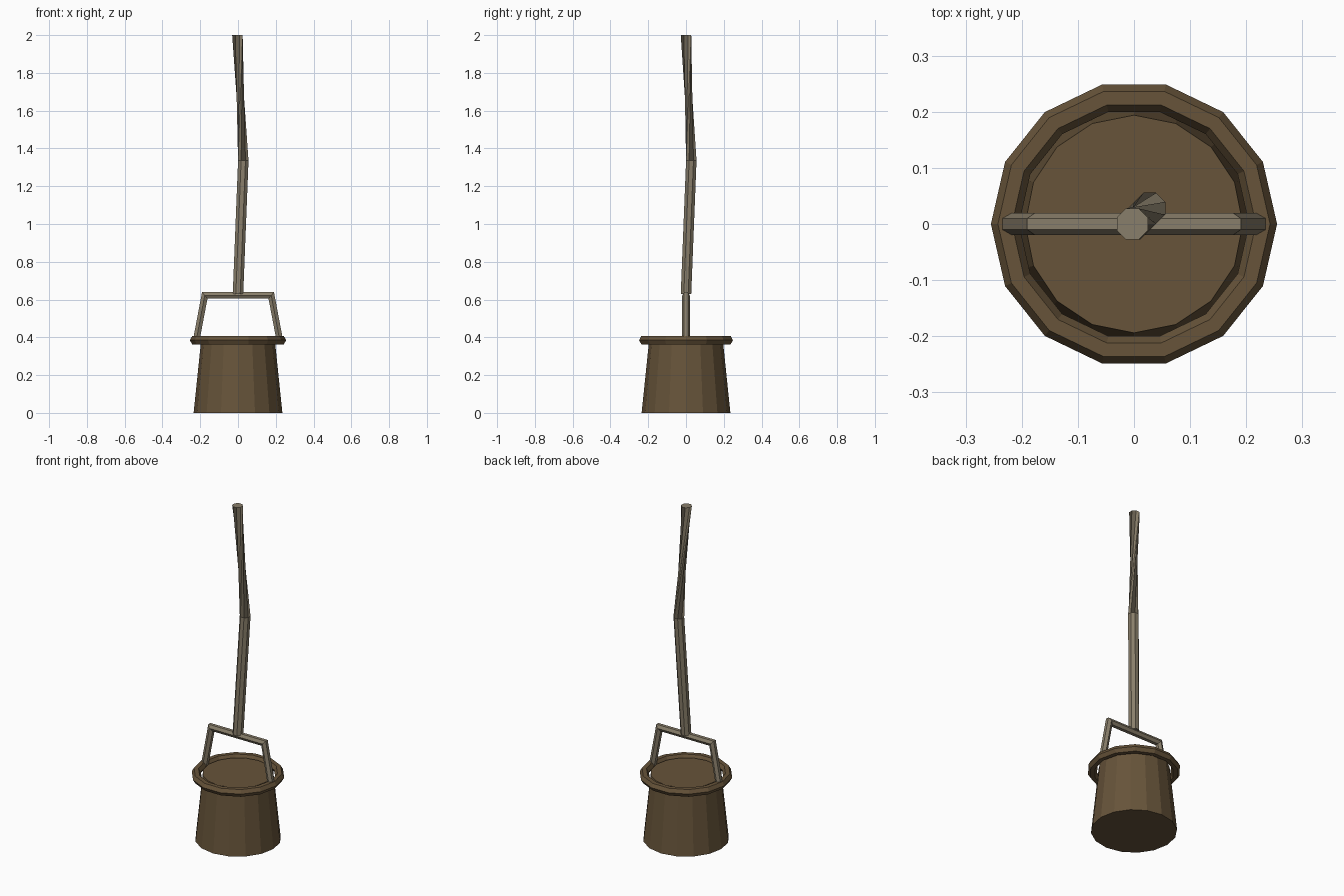
import bpy
import bmesh
from math import sin, cos, pi, radians
from mathutils import Vector

cube = bpy.data.objects.get("Cube")
if cube:
    bpy.data.objects.remove(cube, do_unlink=True)


def make_material(name, rgb):
    mat = bpy.data.materials.new(name)
    mat.use_nodes = True
    mat.diffuse_color = (*rgb, 1)
    mat.node_tree.nodes["Principled BSDF"].inputs["Base Color"].default_value = (*rgb, 1)
    return mat


brown = make_material("dark brown wood", (0.135, 0.088, 0.042))
grey = make_material("grey brown wood", (0.25, 0.21, 0.145))


def ring(centre, u, v, sides, radius, turn=0):
    """Points of a regular polygon in the plane of u and v."""
    angles = [turn + 2 * pi * i / sides for i in range(sides)]
    return [Vector(centre) + radius * (cos(a) * Vector(u) + sin(a) * Vector(v)) for a in angles]


def loft(name, rings, mat, closed=False):
    """Skin a row of matching rings; cap the ends unless the row closes."""
    bm = bmesh.new()
    loops = [[bm.verts.new(p) for p in r] for r in rings]
    pairs = list(zip(loops, loops[1:]))
    if closed:
        pairs.append((loops[-1], loops[0]))
    else:
        bm.faces.new(loops[0][::-1])
        bm.faces.new(loops[-1])
    for a, b in pairs:
        for i in range(len(a)):
            j = (i + 1) % len(a)
            bm.faces.new((a[i], a[j], b[j], b[i]))
    bmesh.ops.recalc_face_normals(bm, faces=bm.faces)
    mesh = bpy.data.meshes.new(name)
    bm.to_mesh(mesh)
    bm.free()
    mesh.materials.append(mat)
    obj = bpy.data.objects.new(name, mesh)
    bpy.context.collection.objects.link(obj)
    return obj


X, Y, Z = Vector((1, 0, 0)), Vector((0, 1, 0)), Vector((0, 0, 1))

# Tapered solid bucket
loft("bucket", [ring((0, 0, 0), X, Y, 16, 0.235),
                ring((0, 0, 0.395), X, Y, 16, 0.194)], brown)

# Rim hoop around the top, hexagonal in section
spokes = ring((0, 0, 0), X, Y, 14, 1)
loft("rim", [ring(s * 0.23 + Z * 0.385, s, Z, 6, 0.025) for s in spokes], brown, closed=True)

# Bail handle: a mitred hexagonal bar over three straight runs
path = [Vector(p) for p in ((-0.221, 0, 0.385), (-0.176, 0, 0.622),
                            (0.176, 0, 0.622), (0.221, 0, 0.385))]
runs = [(b - a).normalized() for a, b in zip(path, path[1:])]
sections = []
for i, p in enumerate(path):
    before, after = runs[max(i - 1, 0)], runs[min(i, 2)]
    tangent = (before + after).normalized()
    across = Y.cross(tangent) / tangent.dot(after)
    sections.append(ring(p, Y, across, 6, 0.02))
loft("bail_handle", sections, grey)

# Crooked pole: straight lower half, twisted upper half
pole = loft("pole", [ring((0, 0, 0.63), X, Y, 8, 0.03, pi / 8),
                     ring((0.028, 0.028, 1.335), X, Y, 8, 0.03, pi / 8),
                     ring((-0.003, 0, 2), X, Y, 8, 0.03, pi / 8 + radians(135))], grey)
